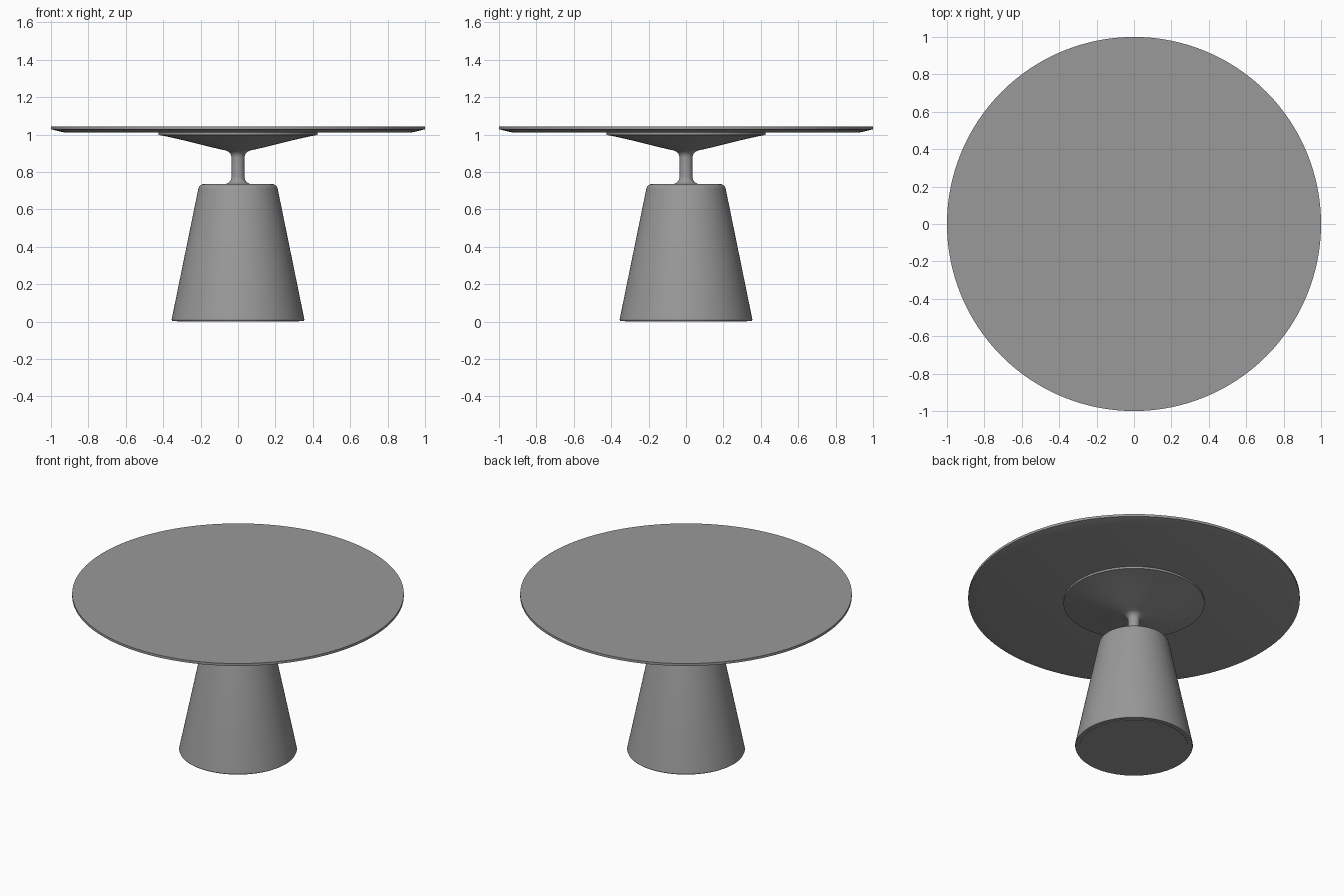
import bpy, bmesh, math

if "Cube" in bpy.data.objects:
    bpy.data.objects.remove(bpy.data.objects["Cube"])

SEGMENTS = 128

# Dark grey finish shared by all parts
finish = bpy.data.materials.new("dark_grey")
finish.diffuse_color = (0.32, 0.32, 0.32, 1.0)
finish.use_nodes = True
finish.node_tree.nodes["Principled BSDF"].inputs["Base Color"].default_value = finish.diffuse_color


def arc(cx, cz, r, a0, a1, n=6):
    """Points on an arc in the (radius, z) plane, angles in degrees."""
    angles = [math.radians(a0 + (a1 - a0) * i / n) for i in range(n + 1)]
    return [(cx + r * math.cos(a), cz + r * math.sin(a)) for a in angles]


def lathe(name, profile):
    """Revolve a bottom-to-top (radius, z) profile and cap both ends."""
    bm = bmesh.new()
    rings = []
    for r, z in profile:
        rings.append([bm.verts.new((r * math.cos(2 * math.pi * i / SEGMENTS),
                                    r * math.sin(2 * math.pi * i / SEGMENTS), z))
                      for i in range(SEGMENTS)])
    for low, high in zip(rings, rings[1:]):
        for i in range(SEGMENTS):
            j = (i + 1) % SEGMENTS
            bm.faces.new((low[i], low[j], high[j], high[i]))
    bm.faces.new(rings[0][::-1])
    bm.faces.new(rings[-1])
    mesh = bpy.data.meshes.new(name)
    bm.to_mesh(mesh)
    bm.free()
    mesh.materials.append(finish)
    obj = bpy.data.objects.new(name, mesh)
    bpy.context.collection.objects.link(obj)
    bpy.ops.object.select_all(action='DESELECT')
    obj.select_set(True)
    bpy.context.view_layer.objects.active = obj
    bpy.ops.object.shade_smooth_by_angle(angle=math.radians(30))
    return obj


# Tapered base with a rounded shoulder and a thin foot rim
lathe("base", [(0.327, 0.0), (0.327, 0.003), (0.352, 0.003), (0.355, 0.01)]
      + arc(0.181, 0.703, 0.032, 12, 90) + [(0.06, 0.735)])

# Thin stem flaring at the bottom and spreading into the support plate
lathe("stem_and_support", [(0.075, 0.732)]
      + arc(0.075, 0.774, 0.04, 270, 180)
      + arc(0.075, 0.876, 0.04, 180, 105)
      + [(0.10, 0.922), (0.15, 0.934), (0.21, 0.949), (0.27, 0.964),
         (0.33, 0.978), (0.38, 0.989), (0.425, 0.998), (0.425, 1.012)])

# Round tabletop with a bevelled underside
lathe("tabletop", [(0.93, 1.011), (1.0, 1.028), (1.0, 1.044)])
